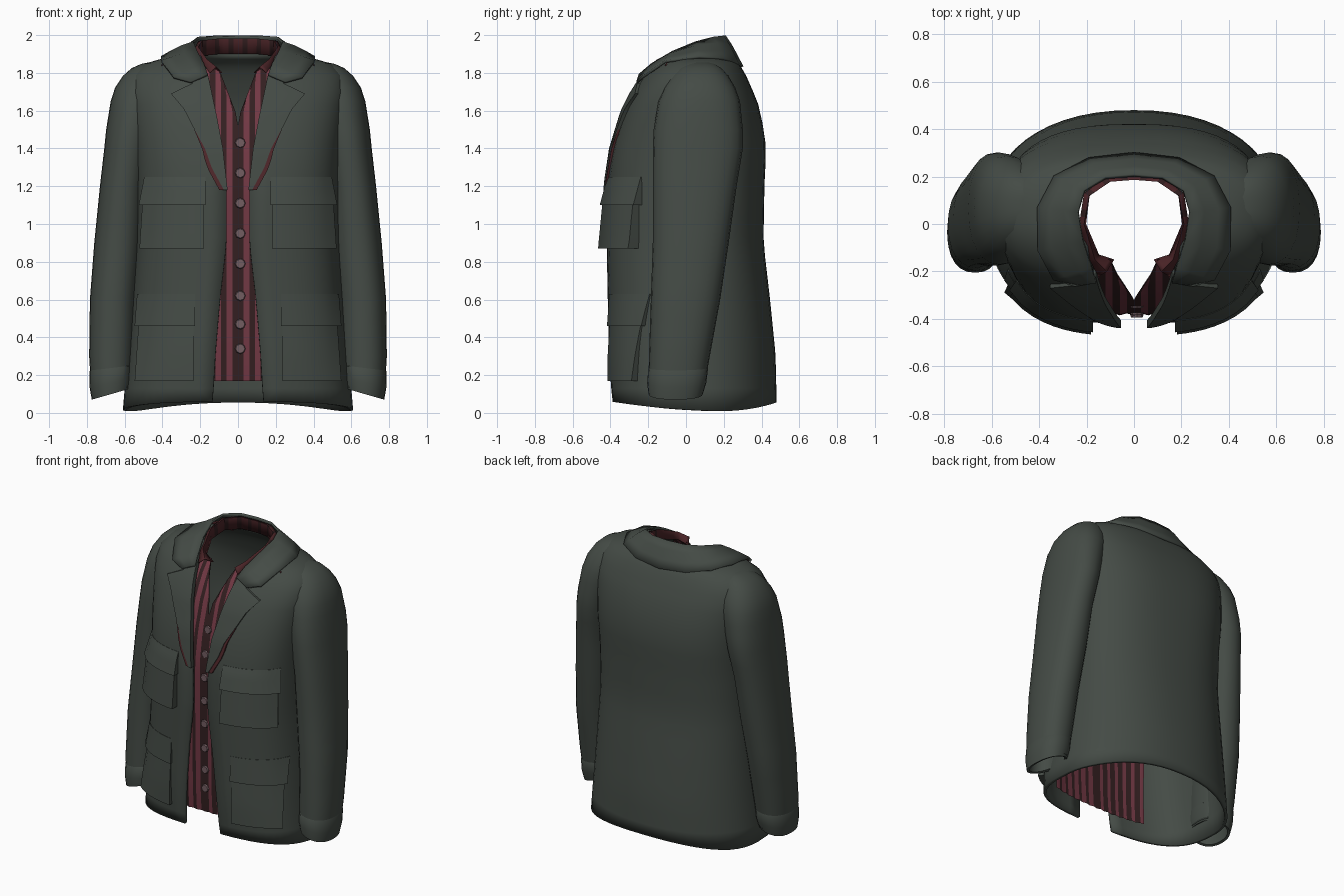
import bpy, math

if "Cube" in bpy.data.objects:
    bpy.data.objects.remove(bpy.data.objects["Cube"])

def material(name, rgb):
    m = bpy.data.materials.new(name)
    m.diffuse_color = (*rgb, 1)
    m.use_nodes = True
    m.node_tree.nodes["Principled BSDF"].inputs["Base Color"].default_value = m.diffuse_color
    return m

GREEN = material("grey green cloth", (.058, .070, .060))
PINK = material("red stripe", (.17, .040, .058))
DARK = material("dark stripe", (.034, .014, .015))
RED = material("dark red lining", (.075, .019, .022))
BUTTON = material("dull pink button", (.17, .11, .12))

def lerp(table, z):
    """Piecewise linear lookup; first entry of every row is the key."""
    if z <= table[0][0]:
        return table[0][1:]
    for a, b in zip(table, table[1:]):
        if z <= b[0]:
            t = (z - a[0]) / (b[0] - a[0])
            return tuple(p + (q - p) * t for p, q in zip(a[1:], b[1:]))
    return table[-1][1:]

def loft(name, rows, mats, closed=False, mirror=True, thick=0, rule=None, cap=False):
    """Skin rows of points; optional mirror, thickness and colour rule by column."""
    n = len(rows[0])
    verts = [p for r in rows for p in r]
    faces, idx = [], []
    for i in range(len(rows) - 1):
        for j in range(n if closed else n - 1):
            k = (j + 1) % n
            faces.append((i*n + j, i*n + k, (i+1)*n + k, (i+1)*n + j))
            idx.append(rule(j) if rule else 0)
    if cap:
        faces.append(tuple(range(n))[::-1])
        idx.append(0)
    me = bpy.data.meshes.new(name)
    me.from_pydata(verts, [], faces)
    for m in mats:
        me.materials.append(m)
    me.polygons.foreach_set("material_index", idx)
    me.validate()
    me.shade_smooth()
    me.set_sharp_from_angle(angle=math.radians(40))
    ob = bpy.data.objects.new(name, me)
    bpy.context.collection.objects.link(ob)
    if mirror:
        mod = ob.modifiers.new("mirror", 'MIRROR')
        mod.merge_threshold = .0005
    if thick:
        mod = ob.modifiers.new("thickness", 'SOLIDIFY')
        mod.thickness, mod.offset = thick, 0
    return ob

# Torso sections: z, half width, front y, back y, front squareness, back squareness
YC = .05
TORSO = [(.03, .60, -.38, .47, 3, 2.2), (.3, .575, -.40, .465, 3, 2.2), (.6, .55, -.405, .435, 3, 2.3),
         (.9, .53, -.41, .40, 3, 2.4), (1.2, .53, -.41, .405, 3, 2.5), (1.4, .54, -.38, .415, 3, 2.6),
         (1.6, .56, -.32, .385, 2.9, 2.6), (1.7, .57, -.27, .345, 2.8, 2.6), (1.78, .555, -.22, .31, 2.6, 2.5),
         (1.84, .49, -.16, .275, 2.4, 2.4), (1.88, .35, -.11, .23, 2.2, 2.2), (1.90, .24, -.07, .205, 2, 2)]
OPENING = [(.03, .135), (.3, .12), (.6, .095), (.9, .06), (1.2, .06), (1.4, .09),
           (1.56, .12), (1.82, .175), (1.9, .20)]

def surf(x, z):
    """y of the jacket front at x, z."""
    w, f, b, n, m = lerp(TORSO, z)
    return YC - (YC - f) * max(0, 1 - min(1, abs(x) / w) ** n) ** (1 / n)

def section(z, cols=26):
    w, f, b, n, m = lerp(TORSO, z)
    x0 = lerp(OPENING, z)[0]
    start = math.asin(min(1, (x0 / w) ** (n / 2)))
    pts = []
    for i in range(cols + 1):
        a = start + (math.pi - start) * i / cols
        s, c = max(0, math.sin(a)), math.cos(a)
        e = 2 / (n if c > 0 else m)
        x = 0 if i == cols else w * s ** e
        y = YC - (YC - f if c > 0 else b - YC) * math.copysign(abs(c) ** e, c)
        pts.append((x, y, z))
    return pts

# Jacket body, with a gently curved hem
levels = [.03 + .1 * i for i in range(17)] + [1.7, 1.74, 1.78, 1.81, 1.84, 1.86, 1.88, 1.90]
rows = [section(z) for z in levels]
rows[0] = [(x, y, .01 + .045 * ((y - .2) / (.55 if y < .2 else .27)) ** 2) for x, y, z in rows[0]]
loft("jacket_body", rows, [GREEN], thick=.02)

# Sleeves: z, inner x, outer x, front y, back y
SLEEVE = [(.10, .57, .77, -.195, .085), (.3, .555, .782, -.19, .12), (.6, .54, .778, -.18, .175),
          (.9, .51, .755, -.17, .22), (1.2, .49, .725, -.17, .262), (1.4, .46, .702, -.17, .295),
          (1.5, .44, .692, -.165, .295), (1.65, .40, .668, -.14, .28), (1.72, .38, .645, -.11, .255),
          (1.78, .38, .605, -.07, .22), (1.82, .38, .56, -.03, .185), (1.842, .39, .51, .01, .15),
          (1.85, .41, .47, .04, .12)]

def ring(z, grow=0, tilt=0, segs=24):
    a, b, f, k = lerp(SLEEVE, z)
    pts = []
    for i in range(segs):
        t = 2 * math.pi * i / segs
        c, s = [math.copysign(abs(v) ** .88, v) for v in (math.cos(t), math.sin(t))]
        pts.append(((a+b)/2 + ((b-a)/2 + grow) * c, (f+k)/2 + ((k-f)/2 + grow) * s, z - tilt * c))
    return pts

levels = [1.85, 1.842, 1.82, 1.78, 1.72, 1.65, 1.58] + [1.5 - .1 * i for i in range(14)]
loft("sleeve", [ring(z) for z in levels] + [ring(.12, 0, .02)], [GREEN], closed=True, cap=True, thick=.012)
loft("cuff", [ring(.25, -.003, .01), ring(.235, .008, .015), ring(.16, .012, .025), ring(.10, .004, .03),
              ring(.105, -.012, .03), ring(.2, -.02, .015)], [GREEN], closed=True)

def pad(name, left, right, z0, z1, off, mat=GREEN, levels=None, cols=8):
    """Raised cloth panel lying on the jacket front, edges sunk into the body."""
    zs = levels or [z0 + (z1 - z0) * i / 6 for i in range(7)]
    us = [0] + [i / cols for i in range(cols + 1)] + [1]
    rows = []
    for i, z in enumerate([zs[0]] + zs + [zs[-1]]):
        a, b = left(z), right(z)
        h = off((z - z0) / (z1 - z0))
        row = []
        for j, u in enumerate(us):
            edge = i in (0, len(zs) + 1) or j in (0, len(us) - 1)
            d = -.005 if edge else h
            x = a + (b - a) * u
            row.append((x + max(d, 0) * min(1, x / .53) ** 4, surf(x, z) - d, z))
        rows.append(row)
    return loft(name, rows, [mat])

# Four patch pockets with flaps
for label, xa, xb, z0, z1, z2, d in (("chest", .18, .48, .87, 1.12, 1.25, .062),
                                     ("hip", .235, .515, .17, .48, .63, .036)):
    pad(label + "_pocket", lambda z: xa, lambda z: xb, z0, z1, lambda t: d - .024 * t)
    pad(label + "_pocket_flap", lambda z: xa - .008, lambda z: xb + .008, z1 - .02, z2,
        lambda t: d - .010 - (d - .022) * t)

# Lapels with a notch, and the red lining edge showing beside them
LAP_IN = [(1.18, .055), (1.4, .08), (1.56, .11), (1.82, .165)]
LAP_OUT = [(1.18, .075), (1.3, .14), (1.4, .175), (1.52, .24), (1.61, .285), (1.69, .35),
           (1.745, .24), (1.8, .23)]
inner = lambda z: lerp(LAP_IN, z)[0]
outer = lambda z: lerp(LAP_OUT, z)[0]
pad("lapel", inner, outer, 1.18, 1.8, lambda t: .028,
    levels=[1.18, 1.24, 1.3, 1.35, 1.4, 1.46, 1.52, 1.57, 1.61, 1.65, 1.69, 1.745, 1.8])
pad("lapel_lining", lambda z: outer(z) - .02, lambda z: outer(z) + .024 * min(1, (1.52 - z) / .2),
    1.18, 1.5, lambda t: .021, RED, cols=2)

def resample(pts, k=4):
    out = []
    for a, b in zip(pts, pts[1:]):
        out += [tuple(p + (q - p) * i / k for p, q in zip(a, b)) for i in range(k)]
    return out + [pts[-1]]

# Turned-down jacket collar
FOLD = [(.16, -.245, 1.79), (.18, -.18, 1.845), (.215, -.07, 1.91), (.235, .05, 1.96),
        (.21, .14, 1.985), (.12, .195, 1.993), (0, .205, 1.994)]
FALL = [(.25, -.258, 1.75), (.34, -.232, 1.775), (.405, -.11, 1.86), (.405, .07, 1.882),
        (.335, .20, 1.872), (.19, .275, 1.846), (0, .297, 1.832)]
def blend(t, h):
    return [tuple(p + (q - p) * t + (h * min(1, n / 3) if i == 2 else 0) for i, (p, q) in enumerate(zip(a, b)))
            for n, (a, b) in enumerate(zip(FOLD, FALL))]
loft("jacket_collar", [FOLD, blend(.35, .008), blend(.7, .006), FALL], [GREEN], thick=.014)
drop = lambda pts, h: [(x, y, z - h) for x, y, z in pts[2:]]
loft("collar_lining", [drop(blend(.6, 0), .014), drop(FALL, .022)], [RED], thick=.008)

# Striped shirt front, open in a V at the neck
NECK = [(.17, 0), (1.56, 0), (1.82, .10)]
SIDE = [(.17, .36), (1.5, .36), (1.7, .28), (1.82, .19)]
rows = []
for i in range(23):
    z = .17 + 1.65 * i / 22
    lo, hi = lerp(NECK, z)[0], lerp(SIDE, z)[0]
    rows.append([(x, surf(x, z) + .025 + (.008 if j % 2 else 0), z) for j, x in
                 enumerate(min(hi, max(lo, .03 * c)) for c in range(13))])
loft("shirt_front", rows, [PINK, DARK], rule=lambda j: (j + 1) % 2)

# Shirt collar standing round the neck, rolled outwards at the top
LOW = [(.085, -.15, 1.80), (.15, -.13, 1.83), (.205, 0, 1.87), (.19, .12, 1.89), (.10, .183, 1.90), (0, .19, 1.90)]
TOP = [(.115, -.20, 1.83), (.165, -.15, 1.87), (.212, 0, 1.935), (.19, .12, 1.97), (.10, .18, 1.98), (0, .188, 1.98)]
ROLL = [(.15, -.22, 1.80), (.185, -.15, 1.85), (.23, 0, 1.925), (.21, .13, 1.965), (.115, .2, 1.975), (0, .205, 1.975)]
loft("shirt_collar", [resample(LOW), resample(TOP), resample(ROLL)], [RED, DARK], thick=.006,
     rule=lambda j: 1 if j > 8 and j % 3 == 0 else 0)

# Shirt buttons
for z in (1.43, 1.27, 1.11, .95, .79, .62, .47, .34):
    y = surf(0, z) + .02
    disc = lambda r, d: [(.012 + r * math.cos(t * math.pi / 4), y + d, z + r * math.sin(t * math.pi / 4))
                         for t in range(8)]
    loft("shirt_button", [disc(.024, -.004), disc(.028, .006)], [BUTTON], closed=True, mirror=False, cap=True)
